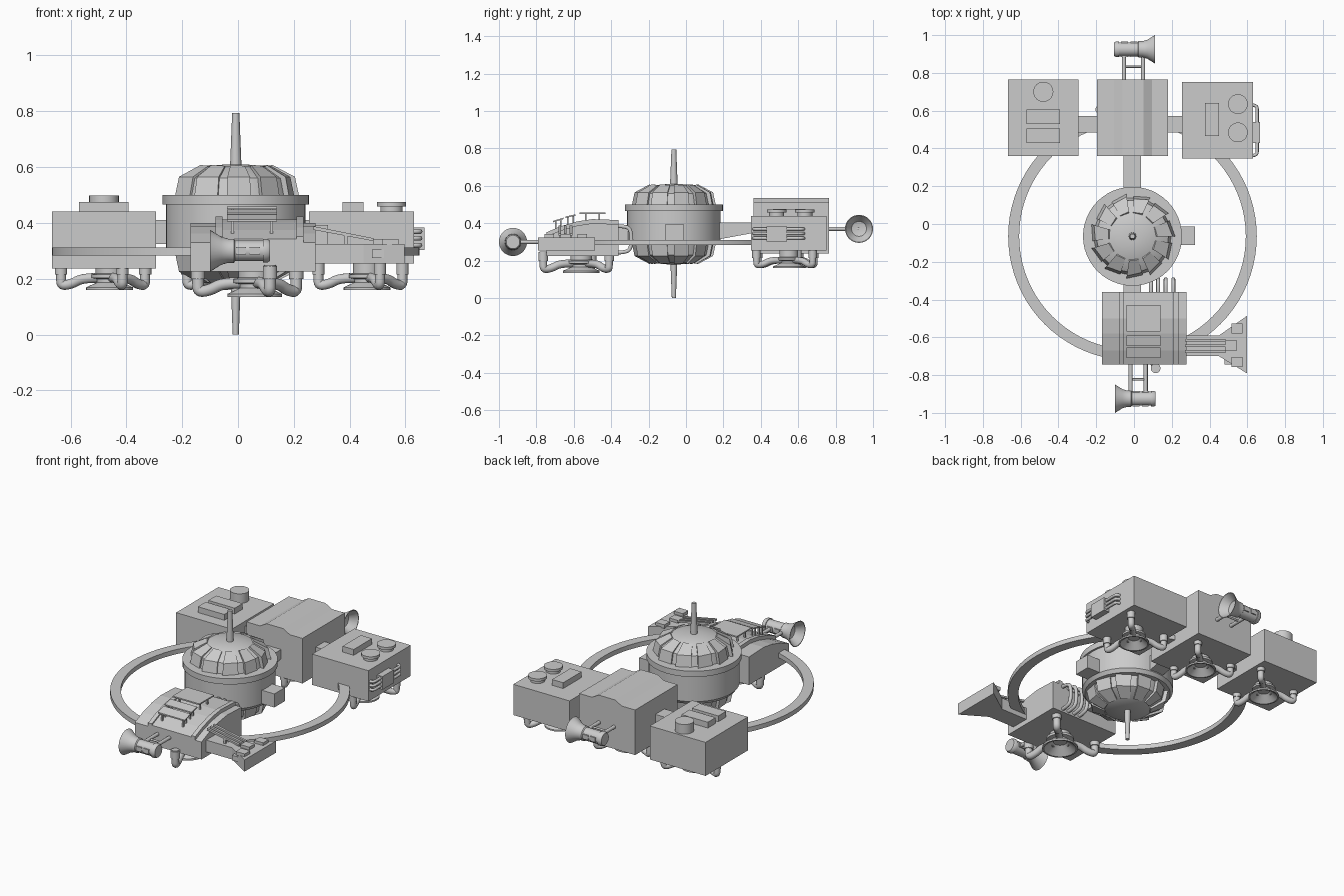
import bpy, bmesh
from math import cos, sin, pi, radians
from mathutils import Vector, Matrix

if "Cube" in bpy.data.objects:
    bpy.data.objects.remove(bpy.data.objects["Cube"])


def finish(name, bm, smooth=False):
    bmesh.ops.recalc_face_normals(bm, faces=bm.faces)
    me = bpy.data.meshes.new(name)
    bm.to_mesh(me)
    bm.free()
    ob = bpy.data.objects.new(name, me)
    bpy.context.collection.objects.link(ob)
    if smooth:
        bpy.ops.object.select_all(action='DESELECT')
        ob.select_set(True)
        bpy.context.view_layer.objects.active = ob
        bpy.ops.object.shade_smooth_by_angle(angle=radians(35))
    return ob


def prism(name, pts, axis, a, b):
    """Extrude a 2D outline along an axis from a to b."""
    put = {'x': lambda p, t: (t, p[0], p[1]), 'y': lambda p, t: (p[0], t, p[1]),
           'z': lambda p, t: (p[0], p[1], t)}[axis]
    bm = bmesh.new()
    lo = [bm.verts.new(put(p, a)) for p in pts]
    hi = [bm.verts.new(put(p, b)) for p in pts]
    bm.faces.new(lo)
    bm.faces.new(hi)
    for i in range(len(pts)):
        j = (i + 1) % len(pts)
        bm.faces.new((lo[i], lo[j], hi[j], hi[i]))
    return finish(name, bm)


def box(name, x0, x1, y0, y1, z0, z1):
    return prism(name, [(x0, y0), (x1, y0), (x1, y1), (x0, y1)], 'z', z0, z1)


def lathe(name, prof, centre, axis='Z', n=32, closed=False):
    """Spin an (r, height) profile; axis is Z, X or -X."""
    bm = bmesh.new()
    vs = [bm.verts.new((r, 0, z)) for r, z in prof]
    es = [bm.edges.new(p) for p in zip(vs, vs[1:])]
    if closed:
        es.append(bm.edges.new((vs[-1], vs[0])))
    bmesh.ops.spin(bm, geom=vs + es, axis=(0, 0, 1), cent=(0, 0, 0), angle=2 * pi,
                   steps=n, use_duplicate=False)
    bmesh.ops.remove_doubles(bm, verts=bm.verts, dist=1e-5)
    turn = {'Z': 0, 'X': pi / 2, '-X': -pi / 2}[axis]
    bm.transform(Matrix.Translation(centre) @ Matrix.Rotation(turn, 4, 'Y'))
    return finish(name, bm, True)


def disc(name, x, y, z0, z1, r):
    return lathe(name, [(0, z0), (r, z0), (r, z1), (0, z1)], (x, y, 0))


def tube(name, pts, r):
    cu = bpy.data.curves.new(name, 'CURVE')
    cu.dimensions = '3D'
    cu.bevel_depth, cu.bevel_resolution, cu.use_fill_caps = r, 3, True
    sp = cu.splines.new('NURBS')
    sp.points.add(len(pts) - 1)
    for p, co in zip(sp.points, pts):
        p.co = (*co, 1)
    sp.order_u, sp.use_endpoint_u, sp.resolution_u = min(3, len(pts)), True, 5
    ob = bpy.data.objects.new(name, cu)
    bpy.context.collection.objects.link(ob)


CX, CY, MID = -0.008, -0.065, 0.395

# Central core drum with rim
lathe('core_drum', [(0, .29), (.235, .29), (.25, .31), (.25, .465), (.262, .465),
                    (.262, .50), (0, .50)], (CX, CY, 0), n=48)

# Louvred domes above and below, mirrored about the drum middle
for label, s in (('upper', 1), ('lower', -1)):
    lathe(label + '_dome', [(r, MID + s * h) for r, h in
                            ((.205, .10), (.19, .165), (.12, .207), (.03, .215), (0, .215))],
          (CX, CY, 0), n=44)
    bm = bmesh.new()
    for k in range(11):
        rings = []
        for ang, lift in ((0, .022), (23, .008)):
            a = radians(k * 360 / 11 + ang)
            outer = [(.205 + lift, .10), (.19 + lift, .17), (.125 + lift * .3, .207 + lift * .25)]
            rings.append([bm.verts.new((CX + r * cos(a), CY + r * sin(a), MID + s * h))
                          for r, h in outer + [(.11, .19), (.17, .10)]])
        p, q = rings
        bm.faces.new(p)
        bm.faces.new(q)
        for i in range(5):
            j = (i + 1) % 5
            bm.faces.new((p[i], p[j], q[j], q[i]))
    finish(label + '_dome_louvres', bm)

# Spires
lathe('upper_spire', [(0, .59), (.021, .59), (.013, .793), (0, .793)], (CX, CY, 0), n=16)
lathe('lower_spire', [(0, .21), (.019, .21), (.011, 0), (0, 0)], (CX, CY, 0), n=16)
box('core_side_block', .2, .322, -.112, -.012, .31, .392)

# Orbit ring
lathe('orbit_ring', [(.60, .283), (.658, .283), (.658, .311), (.60, .311)],
      (CX, CY, 0), n=80, closed=True)

# Connecting beams
prism('rear_beam', [(.1, .30), (.37, .35), (.37, .405), (.1, .405)], 'x', -.055, .037)
box('front_beam', -.055, .037, -.38, -.25, .30, .39)
box('left_link', -.31, -.18, .485, .572, .325, .41)
box('right_link', .17, .27, .485, .572, .325, .41)

# Rear modules
box('left_module', -.667, -.293, .36, .765, .237, .44)
box('right_module', .254, .631, .347, .752, .254, .44)
prism('middle_module', [(-.195, .237), (.18, .237), (.18, .51), (.095, .51), (.05, .535),
                        (-.06, .535), (-.105, .51), (-.195, .51)], 'y', .36, .765)

# Roof fittings
disc('left_roof_drum', -.48, .70, .43, .498, .053)
for i, y in enumerate((.53, .43)):
    box(f'left_roof_block_{i}', -.57, -.393, y, y + .075, .43, .475)
box('right_roof_block', .375, .45, .465, .64, .43, .475)
for i, y in enumerate((.635, .485)):
    lathe(f'right_roof_vent_{i}', [(0, .43), (.04, .43), (.04, .458), (.052, .458),
                                   (.052, .474), (0, .474)], (.55, y, 0))

# Side valve box with pipes
box('valve_box', .625, .668, .43, .54, .303, .383)
for i, z in enumerate((.369, .345, .32)):
    tube(f'valve_pipe_{i}', [(.62, .362, z), (.652, .362, z), (.652, .40, z), (.652, .59, z),
                             (.652, .63, z), (.62, .63, z)], .0085)


# Engine nozzle with three feed hoses
def engine(name, x, y, zb, s):
    prof = [(0, .03), (.05, .03), (.05, -.018), (.065, -.022), (.065, -.034), (.045, -.038),
            (.045, -.05), (.084, -.068), (.084, -.077), (.076, -.077), (.032, -.04), (0, -.04)]
    lathe(name + '_nozzle', [(r * s, h * s) for r, h in prof], (x, y, zb))
    for k, deg in enumerate((45, 165, 285)):
        a = radians(deg)
        path = [(.18, .02), (.18, -.035), (.178, -.062), (.14, -.056), (.10, -.034), (.04, -.034)]
        tube(f'{name}_hose_{k}', [(x + r * s * cos(a), y + r * s * sin(a), zb + h * s)
                                  for r, h in path], .018 * s)
        disc(f'{name}_hose_collar_{k}', x + .18 * s * cos(a), y + .18 * s * sin(a),
             zb - .022 * s, zb + .02, .022 * s)


engine('left_engine', -.46, .56, .237, 1)
engine('middle_engine', -.008, .56, .237, 1)
engine('right_engine', .462, .55, .237, 1)
engine('front_engine', .06, -.56, .225, 1.17)

# Front module with sloping nose
roof = [(-.36, .395), (-.50, .40), (-.58, .388), (-.67, .362), (-.745, .33)]
prism('front_module', [(-.745, .225), (-.36, .225)] + roof, 'x', -.17, .277)
for nm, x0, x1, d in (('roof_band', -.08, .235, .013), ('left_roof_rib', -.08, -.055, .022),
                      ('right_roof_rib', .21, .235, .022)):
    prism('front_' + nm, [(y, z + d) for y, z in roof] + [(y, z - .02) for y, z in roof[::-1]],
          'x', x0, x1)

# Raised panels on posts
for i, (y0, z0, y1, z1) in enumerate(((-.57, .45, -.43, .45), (-.645, .428, -.59, .44),
                                      (-.71, .405, -.655, .422))):
    prism(f'roof_panel_{i}', [(y0, z0), (y1, z1), (y1, z1 + .008), (y0, z0 + .008)],
          'x', -.04, .14)
    for j, x in enumerate((-.02, .12)):
        for k, t in enumerate((.25, .75)):
            y, z = y0 + (y1 - y0) * t, z0 + (z1 - z0) * t
            box(f'panel_post_{i}{j}{k}', x - .005, x + .005, y - .004, y + .004, z - .07, z + .002)

# Looped pipes behind the front module
for i, x in enumerate((.09, .128, .168, .208)):
    tube(f'loop_pipe_{i}', [(x, -.38, .385), (x, -.32, .385), (x, -.292, .36), (x, -.292, .27),
                            (x, -.32, .243), (x, -.38, .243)], .0105)

# Flared side fin with rails and plates
prism('side_fin', [(.26, -.70), (.45, -.70), (.597, -.79), (.597, -.487), (.45, -.59),
                   (.26, -.59)], 'z', .254, .325)
for i, y in enumerate((-.615, -.645, -.675)):
    prism(f'fin_rail_{i}', [(.27, .375), (.485, .335), (.485, .345), (.27, .388)],
          'y', y - .007, y + .007)
    box(f'fin_rail_post_{i}', .38, .392, y - .005, y + .005, .32, .36)
for i, (x, y) in enumerate(((.515, -.58), (.515, -.757), (.485, -.67))):
    box(f'fin_plate_{i}', x, x + .06, y, y + .052, .32, .342)
box('fin_vent', .48, .527, -.745, -.70, .275, .305)


# Horn lamps on twin rods
def horn(name, y, z, facing, rods, y_in):
    prof = [(0, -.11), (.036, -.11), (.042, -.10), (.042, -.085), (.037, -.085), (.037, .015),
            (.043, .02), (.043, .04), (.05, .065), (.075, .105), (.071, .105), (.04, .06), (0, .05)]
    lathe(name, prof, (0.005, y, z), 'X' if facing > 0 else '-X')
    for i, c in enumerate((-.055, -.005)):
        for j, sy in enumerate((-1, 1)):
            x, yy = .005 + facing * c, y + sy * .034
            box(f'{name}_window_{i}{j}', x - .018, x + .018, yy - .007, yy + .007, z - .014, z + .014)
    for i, x in enumerate(rods):
        tube(f'{name}_rod_{i}', [(x, y_in, z), (x, y, z)], .011)
    ym = (y_in + y) / 2
    tube(name + '_crossbar', [(rods[0], ym, z), (rods[1], ym, z)], .006)


horn('front_horn', -.925, .30, -1, (-.018, .062), -.72)
horn('rear_horn', .925, .37, 1, (-.053, .048), .74)
